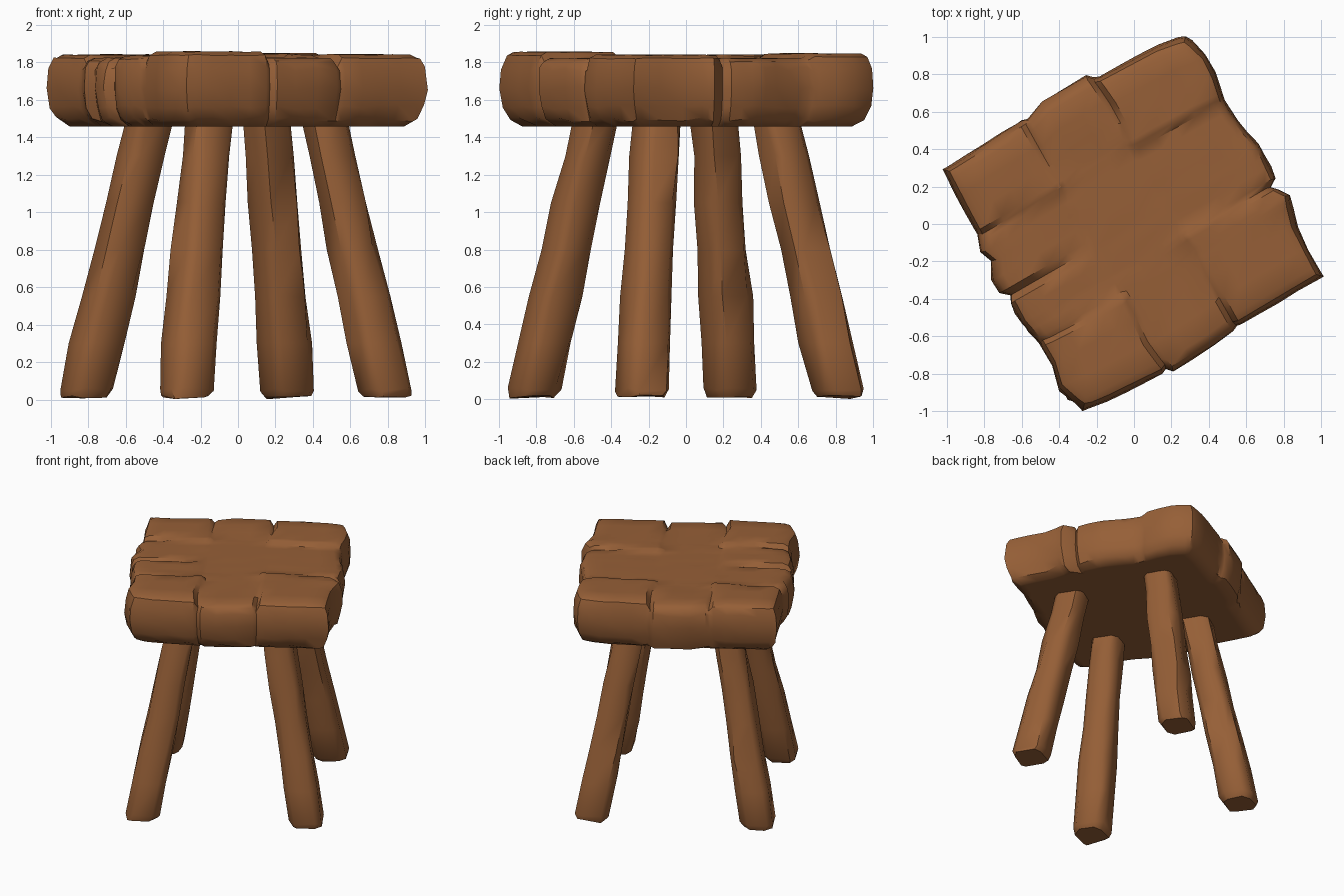
import bpy, bmesh, math, random
from mathutils import Matrix

if "Cube" in bpy.data.objects:
    bpy.data.objects.remove(bpy.data.objects["Cube"])

random.seed(4)
TURN = Matrix.Rotation(math.radians(30), 3, 'Z')   # whole stool is turned 30 degrees
wood = bpy.data.materials.new("brown wood")
wood.diffuse_color = (0.305, 0.115, 0.038, 1)
wood.use_nodes = True
wood.node_tree.nodes["Principled BSDF"].inputs["Base Color"].default_value = wood.diffuse_color


def finish(bm, name, angle):
    bmesh.ops.recalc_face_normals(bm, faces=bm.faces[:])
    me = bpy.data.meshes.new(name)
    bm.to_mesh(me)
    bm.free()
    ob = bpy.data.objects.new(name, me)
    bpy.context.collection.objects.link(ob)
    me.materials.append(wood)
    bpy.ops.object.select_all(action='DESELECT')
    ob.select_set(True)
    bpy.context.view_layer.objects.active = ob
    bpy.ops.object.shade_smooth_by_angle(angle=math.radians(angle))
    return ob


def lerp(table, x):
    if x <= table[0][0]:
        return table[0][1]
    for (a, p), (b, q) in zip(table, table[1:]):
        if x <= b:
            return p + (q - p) * (x - a) / (b - a)
    return table[-1][1]


def jit(a):
    return random.uniform(-a, a)


# Rough edge of each seat side: (position along the side, distance from centre)
H = 0.76
BACK = [(-.72, .76), (-.25, .776), (-.225, .765), (-.17, .81), (.18, .815), (.22, .775), (.65, .76), (.76, .73)]
FRONT = [(-.76, .72), (-.70, .74), (-.28, .768), (-.25, .755), (-.22, .784), (.17, .767), (.2, .735), (.24, .748), (.76, .742)]
RIGHT = [(-.74, .73), (-.43, .745), (-.28, .80), (-.2, .73), (-.17, .775), (0, .79), (.32, .74), (.5, .775), (.65, .785), (.76, .74)]
LEFT = [(-.76, .73), (-.67, .77), (-.54, .80), (-.46, .755), (-.32, .755), (-.17, .785), (-.04, .78), (0, .76), (.04, .80),
        (.12, .805), (.21, .758), (.28, .785), (.37, .75), (.47, .748), (.76, .735)]

# Raised chunks on top: u range, v range, height
CHUNKS = [(-1, -.25, -1, -.32, .035), (-1, -.25, .37, 1, .018),
          (.21, 1, .37, 1, .025), (.21, 1, -1, -.2, .018),
          (-1, -.26, -.31, 0, .012), (-.24, .2, .5, 1, .012)]
# Seams: axis held constant, position, start, end, depth (deepest at the start)
SEAMS = [(0, -.25, -.78, -.28, .05), (0, .21, -.78, -.5, .06), (0, -.25, .78, .4, .03),
         (0, .21, .78, .38, .05), (1, 0, -.78, -.25, .06), (1, .37, -.78, -.42, .035),
         (1, -.32, -.78, -.25, .035), (1, -.2, .78, .45, .04), (1, .37, .78, .6, .015)]


def height(u, v):
    z = 1.822
    for a, b, c, d, h in CHUNKS:
        if a <= u <= b and c <= v <= d:
            z += h
    for axis, pos, start, end, depth in SEAMS:
        across, along = ((u, v), (v, u))[axis]
        t = (along - end) / (start - end)
        if abs(across - pos) < 0.012 and t > 0:
            z -= depth * min(1, t * 1.3)
    return z


def place(u, v, k):
    su = lerp(RIGHT if u > 0 else LEFT, v)
    sv = lerp(BACK if v > 0 else FRONT, u)
    return k * u / H * su, k * v / H * sv


# Seat: relief grid on top, rough side bands, flat underside
US = [-.76, -.72, -.62, -.5, -.38, -.28, -.25, -.22, -.1, .05, .18, .21, .24, .35, .47, .6, .72, .76]
VS = [-.76, -.72, -.6, -.46, -.35, -.32, -.29, -.23, -.2, -.17, -.1, -.04, 0, .04, .12, .21, .28, .34, .37, .4, .5, .62, .72, .76]
NU, NV = len(US), len(VS)
rim = ([(i, 0) for i in range(NU)] + [(NU - 1, j) for j in range(1, NV)]
       + [(i, NV - 1) for i in range(NU - 2, -1, -1)] + [(0, j) for j in range(NV - 2, 0, -1)])
bm = bmesh.new()


def grid(k, top):
    vs = {}
    for i, u in enumerate(US):
        for j, v in enumerate(VS):
            x, y = place(u, v, k)
            z = height(u, v) + jit(.003) if top else 1.458
            if top and (i, j) in rim:
                z -= .018
            vs[i, j] = bm.verts.new(TURN @ Matrix.Translation((x, y, z)).to_translation())
    for i in range(NU - 1):
        for j in range(NV - 1):
            bm.faces.new((vs[i, j], vs[i + 1, j], vs[i + 1, j + 1], vs[i, j + 1]))
    return [vs[p] for p in rim]


loops = [grid(.968, True)]
for k, z in [(.995, 1.765), (1.004, 1.66), (.985, 1.56), (.955, 1.495)]:
    ring = []
    for i, j in rim:
        x, y = place(US[i], VS[j], k + jit(.006))
        ring.append(bm.verts.new(TURN @ Matrix.Translation((x, y, z + jit(.012))).to_translation()))
    loops.append(ring)
loops.append(grid(.885, False))
for a, b in zip(loops, loops[1:]):
    for n in range(len(rim)):
        m = (n + 1) % len(rim)
        bm.faces.new((a[n], a[m], b[m], b[n]))
finish(bm, "seat", 38)


# Legs: splayed hewn posts lofted from chamfered square rings
def leg(name, foot, head):
    bm = bmesh.new()
    rings = []
    for z, w in [(.01, .105), (.05, .122), (.3, .122), (.55, .12), (.8, .114), (1.05, .112), (1.3, .108), (1.55, .106)]:
        t = z / 1.46
        cx = foot[0] + (head[0] - foot[0]) * t
        cy = foot[1] + (head[1] - foot[1]) * t
        ring = []
        for q in range(4):
            for a, b in ((1, -.62), (1, .62)):
                p = Matrix.Rotation(q * math.pi / 2, 3, 'Z') @ Matrix.Translation((w * a + jit(.008), w * b + jit(.014), 0)).to_translation()
                p = TURN @ p
                lift = 0 if z > .1 else random.uniform(-.01, .012)
                ring.append(bm.verts.new((cx + p.x, cy + p.y, z + lift)))
        rings.append(ring)
    for a, b in zip(rings, rings[1:]):
        for n in range(8):
            m = (n + 1) % 8
            bm.faces.new((a[n], a[m], b[m], b[n]))
    bm.faces.new(rings[0])
    bm.faces.new(rings[-1])
    finish(bm, name, 48)


leg("left_leg", (-.82, .24), (-.485, .15))
leg("back_leg", (.27, .825), (.155, .49))
leg("right_leg", (.795, -.24), (.465, -.16))
leg("front_leg", (-.285, -.825), (-.16, -.49))
